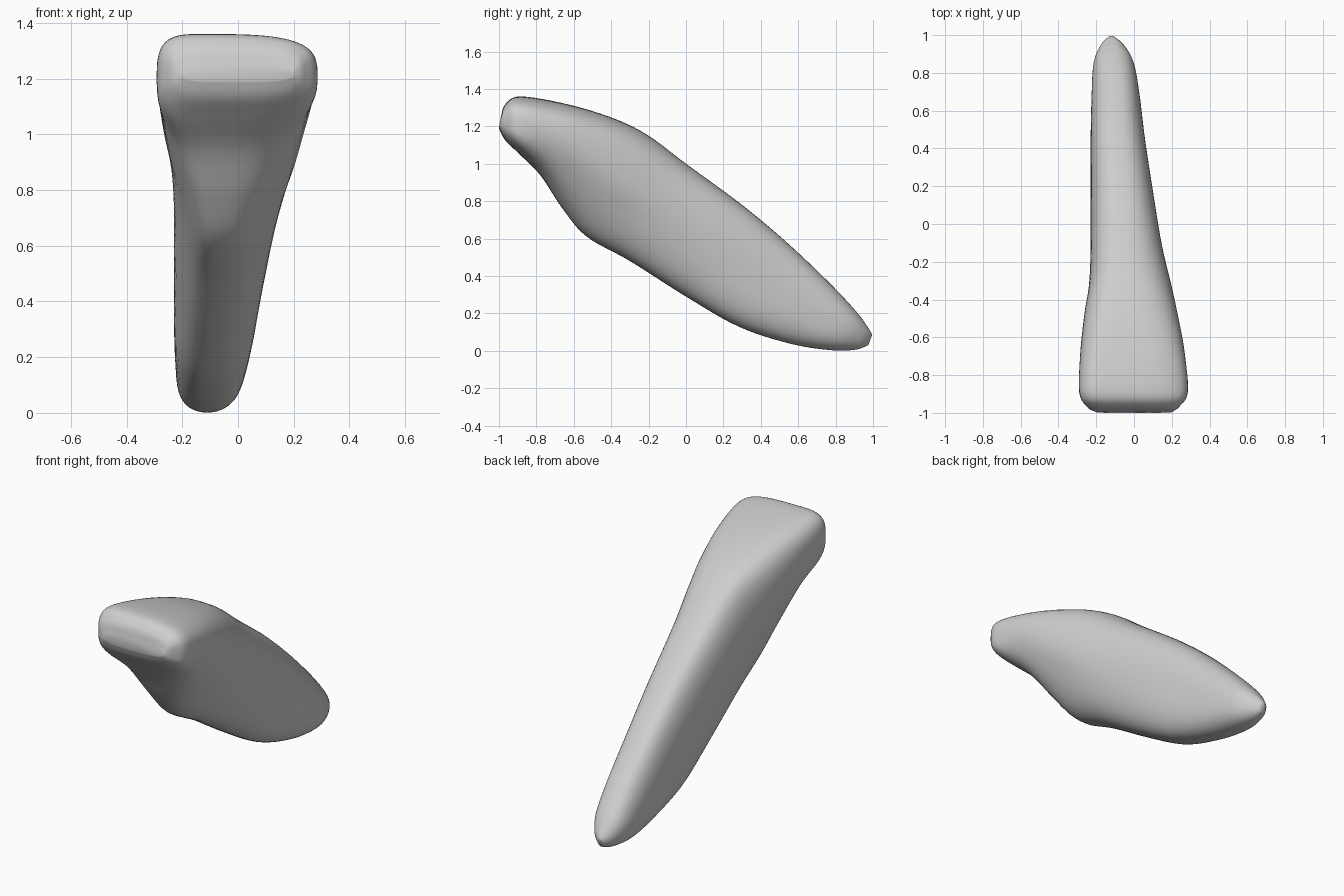
import bpy
import bmesh
import math

SIDES = 56        # points around each cross-section
STEPS = 6         # rings between neighbouring cross-sections

default_cube = bpy.data.objects.get("Cube")
if default_cube:
    bpy.data.objects.remove(default_cube, do_unlink=True)

# Cross-sections from the biting edge to the root tip:
# outer y, outer z, inner y, inner z, right x, left x, ridge x, roundness, inner taper
SECTIONS = [
    (-.99, 1.25, -1, 1.19, -.2, .2, -.04, .6, 0),
    (-.965, 1.32, -.97, 1.13, -.25, .24, -.08, .6, 0),
    (-.88, 1.36, -.9, 1.06, -.29, .285, -.13, .6, 0),
    (-.62, 1.315, -.78, .94, -.285, .27, -.1, .65, .15),
    (-.38, 1.24, -.66, .76, -.265, .235, -.08, .7, .3),
    (-.2, 1.15, -.53, .61, -.24, .2, -.08, .75, .35),
    (0, 1, -.3, .48, -.23, .15, -.08, .75, .2),
    (.3, .78, 0, .29, -.23, .1, -.09, .75, .1),
    (.55, .57, .28, .13, -.23, .06, -.1, .75, 0),
    (.78, .35, .55, .04, -.225, .03, -.1, .8, 0),
    (.91, .21, .76, .005, -.215, 0, -.11, .85, 0),
    (.97, .13, .9, .005, -.18, -.05, -.11, .95, 0),
    (.995, .085, .975, .03, -.14, -.1, -.12, 1, 0),
]


def smooth_value(a, b, c, d, t):
    """Catmull-Rom blend between b and c."""
    return b + 0.5 * t * (c - a + t * (2 * a - 5 * b + 4 * c - d
                                       + t * (3 * (b - c) + d - a)))


def blended_sections(sections):
    """Yield the sections with smooth in-between ones added."""
    last = len(sections) - 1
    for i in range(last):
        around = [sections[min(max(i + k, 0), last)] for k in (-1, 0, 1, 2)]
        for step in range(STEPS):
            yield [smooth_value(*values, step / STEPS) for values in zip(*around)]
    yield sections[last]


def signed_power(value, power):
    return math.copysign(abs(value) ** power, value)


def section_points(section):
    """Rounded outline, narrowing towards the inner side."""
    outer_y, outer_z, inner_y, inner_z, right, left, ridge, power, taper = section
    for k in range(SIDES):
        angle = math.tau * k / SIDES
        across = signed_power(math.cos(angle), power)
        height = signed_power(math.sin(angle), power)
        reach = (left - ridge) if across > 0 else (ridge - right)
        narrowing = 1 - taper * max(0, -height)
        blend = (height + 1) / 2
        yield (ridge + reach * across * narrowing,
               inner_y + (outer_y - inner_y) * blend,
               inner_z + (outer_z - inner_z) * blend)


def loft(name, sections, material):
    """Skin the sections into one closed smooth body."""
    bm = bmesh.new()
    rings = [[bm.verts.new(point) for point in section_points(section)]
             for section in blended_sections(sections)]
    for ring, following in zip(rings, rings[1:]):
        for k in range(SIDES):
            n = (k + 1) % SIDES
            bm.faces.new((ring[k], ring[n], following[n], following[k]))
    # Close the biting edge and the root tip
    for ring in (rings[0], rings[-1]):
        bm.faces.new(ring)
    bmesh.ops.recalc_face_normals(bm, faces=bm.faces)
    for face in bm.faces:
        face.smooth = True
    mesh = bpy.data.meshes.new(name)
    bm.to_mesh(mesh)
    bm.free()
    mesh.materials.append(material)
    body = bpy.data.objects.new(name, mesh)
    bpy.context.collection.objects.link(body)
    return body


# Plain light grey
grey = bpy.data.materials.new("light_grey")
grey.use_nodes = True
colour = (0.62, 0.62, 0.62, 1)
grey.diffuse_color = colour
grey.node_tree.nodes["Principled BSDF"].inputs["Base Color"].default_value = colour

# Crown and root in one body
loft("tooth", SECTIONS, grey)
